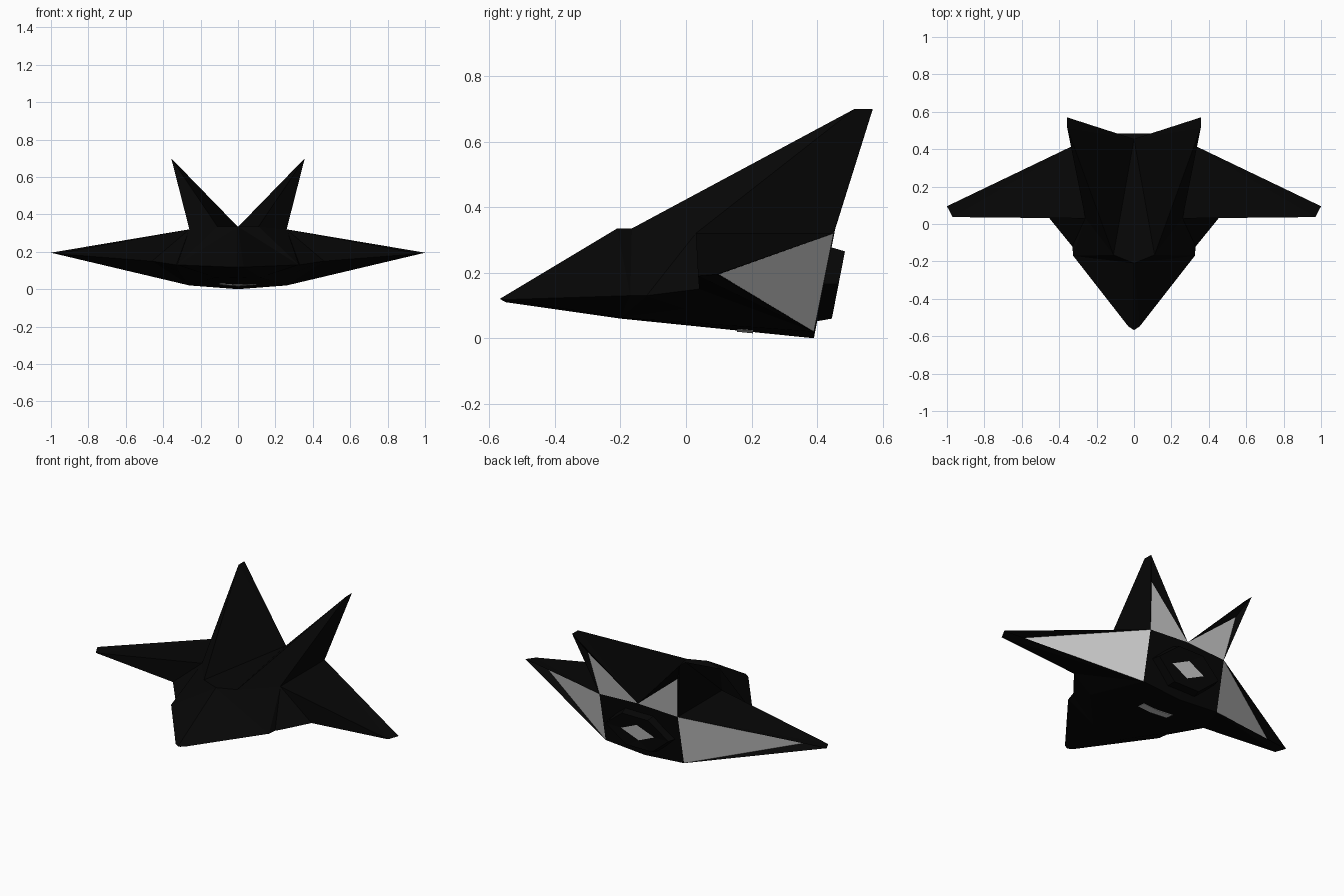
import bpy, bmesh

if "Cube" in bpy.data.objects:
    bpy.data.objects.remove(bpy.data.objects["Cube"])


def material(name, rgb):
    m = bpy.data.materials.new(name)
    m.diffuse_color = (*rgb, 1)
    m.use_nodes = True
    m.node_tree.nodes["Principled BSDF"].inputs["Base Color"].default_value = m.diffuse_color
    return m


BLACK = material("hull_black", (0.002, 0.002, 0.002))
GREY = material("panel_grey", (0.6, 0.6, 0.6))


def build(name, points, faces, mats, mirror=True):
    """Faces are strings of point names; a leading '*' selects the second material."""
    bm = bmesh.new()
    for side in ((1, -1) if mirror else (1,)):
        verts = {k: bm.verts.new((x * side, y, z)) for k, (x, y, z) in points.items()}
        for f in faces:
            names = f.lstrip("*").split()
            if side < 0:
                names.reverse()
            face = bm.faces.new([verts[n] for n in names])
            face.material_index = 1 if f.startswith("*") else 0
    bmesh.ops.remove_doubles(bm, verts=bm.verts, dist=0.0005)
    bmesh.ops.recalc_face_normals(bm, faces=bm.faces)
    me = bpy.data.meshes.new(name)
    bm.to_mesh(me)
    bm.free()
    for m in mats:
        me.materials.append(m)
    ob = bpy.data.objects.new(name, me)
    bpy.context.collection.objects.link(ob)
    return ob


# Faceted hull with wings and canted fins, right half (mirrored)
pts = {
    "nose": (0, -.568, .12), "noseside": (.03, -.548, .118), "chin": (0, -.55, .11),
    "cheek": (.325, -.17, .13), "cheek2": (.33, -.12, .13), "jaw": (.31, 0, .09),
    "strake": (.46, .04, .15), "tipfront": (.97, .037, .19), "tip": (1, .095, .195),
    "spine": (0, -.21, .335), "spine2": (.11, -.165, .335), "spineend": (0, .455, .333),
    "shoulder": (.26, .03, .32), "roottop": (.26, .45, .32),
    "rootlow": (.26, .39, .02), "keelend": (0, .39, 0),
    "keel": (0, -.2, .06), "bilge": (.12, -.2, .063),
    "fintip": (.357, .515, .70), "finback": (.357, .57, .70),
    "finapex": (.298, .505, .58), "wingapex": (.87, .1, .195),
}
faces = [
    # upper body
    "nose noseside spine", "noseside cheek spine", "spine cheek spine2",
    "spine2 cheek shoulder", "cheek cheek2 shoulder", "cheek2 strake shoulder",
    "spine spine2 spineend",
    # wing top
    "strake tipfront shoulder", "tipfront roottop shoulder", "tipfront tip roottop",
    # fin
    "spine2 shoulder fintip", "shoulder roottop fintip", "roottop finback fintip",
    "spine2 fintip spineend", "fintip finback spineend",
    "*spineend finapex roottop", "spineend finback finapex", "finback roottop finapex",
    # wing rear
    "*roottop wingapex rootlow", "roottop tip wingapex", "wingapex tip rootlow",
    # rear wall
    "spineend roottop rootlow keelend",
    # underside
    "nose chin noseside", "noseside chin keel bilge", "noseside bilge cheek",
    "cheek bilge cheek2", "bilge keel keelend rootlow", "cheek2 bilge jaw",
    "jaw bilge rootlow", "cheek2 jaw strake", "jaw rootlow strake",
    "strake rootlow tipfront", "tipfront rootlow tip",
]
build("hull", pts, faces, [BLACK, GREY])


# Exhaust nozzle with a diamond outlet on its slanted rear face
def rear(x, z, off=0.0):
    return (x, .465 + (z - .163) * .195 + off, z)


npts = {
    "t0": rear(0, .265), "t1": rear(.085, .265), "s": rear(.21, .165),
    "b1": rear(.085, .06), "b0": rear(0, .06),
    "T0": (0, .40, .29), "T1": (.10, .40, .29), "S": (.23, .38, .165),
    "B1": (.10, .36, .045), "B0": (0, .36, .045),
    "d0": rear(0, .21, -.006), "d1": rear(.11, .16, -.006), "d2": rear(0, .11, -.006),
}
nfaces = [
    "T0 T1 t1 t0", "T1 S s t1", "S B1 b1 s", "B1 B0 b0 b1", "T0 B0 B1 S T1",
    "t0 t1 d0", "t1 s d1", "t1 d1 d0", "s b1 d1", "b1 d2 d1", "b1 b0 d2",
    "*d0 d1 d2",
]
build("exhaust_nozzle", npts, nfaces, [BLACK, GREY])

# Thin belly strip following the shallow keel
bpts = {}
for tag, drop in (("u", .003), ("l", -.004)):
    for col, x in (("a", -.1), ("b", 0), ("c", .1)):
        for row, y in (("f", .155), ("r", .205)):
            bpts[tag + col + row] = (x, y, .0397 + .077 * abs(x) - .1017 * y + drop)
loop = ["af", "bf", "cf", "cr", "br", "ar"]
bfaces = [f"{t}{a}f {t}{b}f {t}{b}r {t}{a}r" for t in "ul" for a, b in ("ab", "bc")]
bfaces += [f"u{a} l{a} l{b} u{b}" for a, b in zip(loop, loop[1:] + loop[:1])]
build("belly_strip", bpts, bfaces, [GREY], mirror=False)
